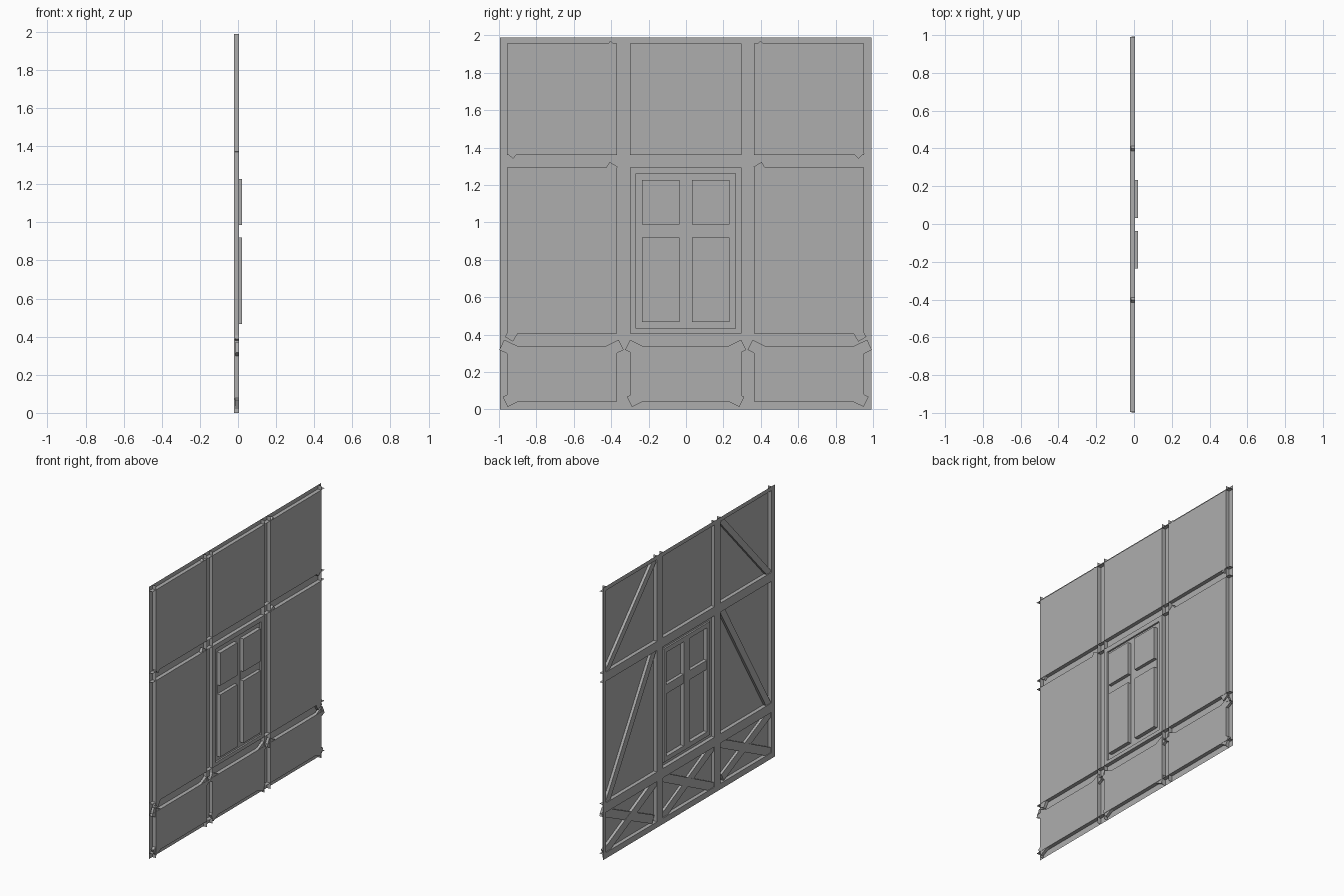
import bpy, bmesh, math

if "Cube" in bpy.data.objects:
    bpy.data.objects.remove(bpy.data.objects["Cube"])

FACE, PLASTER, SASH, BAR, PANE = -0.022, 0.006, -0.006, -0.002, 0.022
CY = -0.002  # centre line of the wall in y
YS = [-0.993, -0.955, -0.366, -0.298, 0.298, 0.366, 0.955, 0.993]
ZS = [0.0, 0.043, 0.337, 0.406, 1.294, 1.360, 1.957, 1.987]

grey = bpy.data.materials.new("dark_grey")
grey.diffuse_color = (0.42, 0.42, 0.42, 1)
grey.use_nodes = True
grey.node_tree.nodes["Principled BSDF"].inputs["Base Color"].default_value = grey.diffuse_color


def new_object(name, bm):
    mesh = bpy.data.meshes.new(name)
    bm.to_mesh(mesh)
    bm.free()
    mesh.materials.append(grey)
    ob = bpy.data.objects.new(name, mesh)
    bpy.context.collection.objects.link(ob)
    return ob


def quad(bm, *pts):
    bm.faces.new([bm.verts.new((x, y + CY, z)) for x, y, z in pts])


def relief(name, ys, zs, depth, hole=None):
    """Open stepped sheet: one flat face per grid cell, walls where depths differ."""
    bm = bmesh.new()
    ny, nz = len(ys) - 1, len(zs) - 1
    for i in range(ny):
        for j in range(nz):
            y0, y1, z0, z1 = ys[i], ys[i + 1], zs[j], zs[j + 1]
            a = depth(i, j)
            if (i, j) != hole:
                quad(bm, (a, y0, z0), (a, y0, z1), (a, y1, z1), (a, y1, z0))
            if i + 1 < ny and depth(i + 1, j) != a:
                b = depth(i + 1, j)
                quad(bm, (a, y1, z0), (a, y1, z1), (b, y1, z1), (b, y1, z0))
            if j + 1 < nz and depth(i, j + 1) != a:
                b = depth(i, j + 1)
                quad(bm, (a, y0, z1), (b, y0, z1), (b, y1, z1), (a, y1, z1))
    bmesh.ops.remove_doubles(bm, verts=bm.verts, dist=1e-5)
    bmesh.ops.recalc_face_normals(bm, faces=bm.faces)
    bm.faces.ensure_lookup_table()
    if bm.faces[0].normal.x > 0:
        bmesh.ops.reverse_faces(bm, faces=bm.faces)
    return new_object(name, bm)


def brace(name, p, q, width=0.06, x0=-0.016, x1=0.004):
    """Straight square-ended timber between two (y, z) points."""
    dy, dz = q[0] - p[0], q[1] - p[1]
    k = width / 2 / math.hypot(dy, dz)
    ny, nz = -dz * k, dy * k
    outline = [(p[0] + ny, p[1] + nz), (q[0] + ny, q[1] + nz),
               (q[0] - ny, q[1] - nz), (p[0] - ny, p[1] - nz)]
    bm = bmesh.new()
    f = bm.faces.new([bm.verts.new((x0, y + CY, z)) for y, z in outline])
    for v in bmesh.ops.extrude_face_region(bm, geom=[f])['geom']:
        if isinstance(v, bmesh.types.BMVert):
            v.co.x = x1
    bmesh.ops.recalc_face_normals(bm, faces=bm.faces)
    return new_object(name, bm)


# timber frame with recessed plaster panels, window cell left open
relief("timber_frame", YS, ZS,
       lambda i, j: PLASTER if i % 2 and j % 2 else FACE, hole=(3, 3))

# beam sides carry on through the crossings
bm = bmesh.new()
for k in range(1, 7):
    for j in range(0, 7, 2):
        y, z0, z1 = YS[k], ZS[j], ZS[j + 1]
        quad(bm, (FACE, y, z0), (FACE, y, z1), (PLASTER, y, z1), (PLASTER, y, z0))
        z, y0, y1 = ZS[k], YS[j], YS[j + 1]
        quad(bm, (FACE, y0, z), (FACE, y1, z), (PLASTER, y1, z), (PLASTER, y0, z))
new_object("beam_crossings", bm)


# window: surround, sash bars and four deep panes
def window_depth(i, j):
    if i in (0, 6) or j in (0, 6):
        return PLASTER
    if i in (2, 4):
        return PANE if j in (2, 4) else BAR if j == 3 else SASH
    return SASH


relief("window",
       [-0.298, -0.266, -0.234, -0.034, 0.034, 0.234, 0.266, 0.298],
       [0.406, 0.432, 0.466, 0.920, 0.987, 1.226, 1.260, 1.294],
       window_depth)

# diagonal braces, mirrored left and right
for s, side in ((-1, "left"), (1, "right")):
    brace("upper_brace_" + side, (s * 0.94, 1.355), (s * 0.385, 1.955), 0.045)
    brace("middle_brace_" + side, (s * 0.945, 0.375), (s * 0.385, 1.31), 0.05)
    brace("lower_cross_a_" + side, (s * 0.965, 0.040), (s * 0.345, 0.345))
    brace("lower_cross_b_" + side, (s * 0.983, 0.345), (s * 0.40, 0.07),
          x0=-0.014)
brace("centre_cross_a", (-0.30, 0.04), (0.31, 0.345))
brace("centre_cross_b", (0.30, 0.04), (-0.31, 0.345), x0=-0.014)
